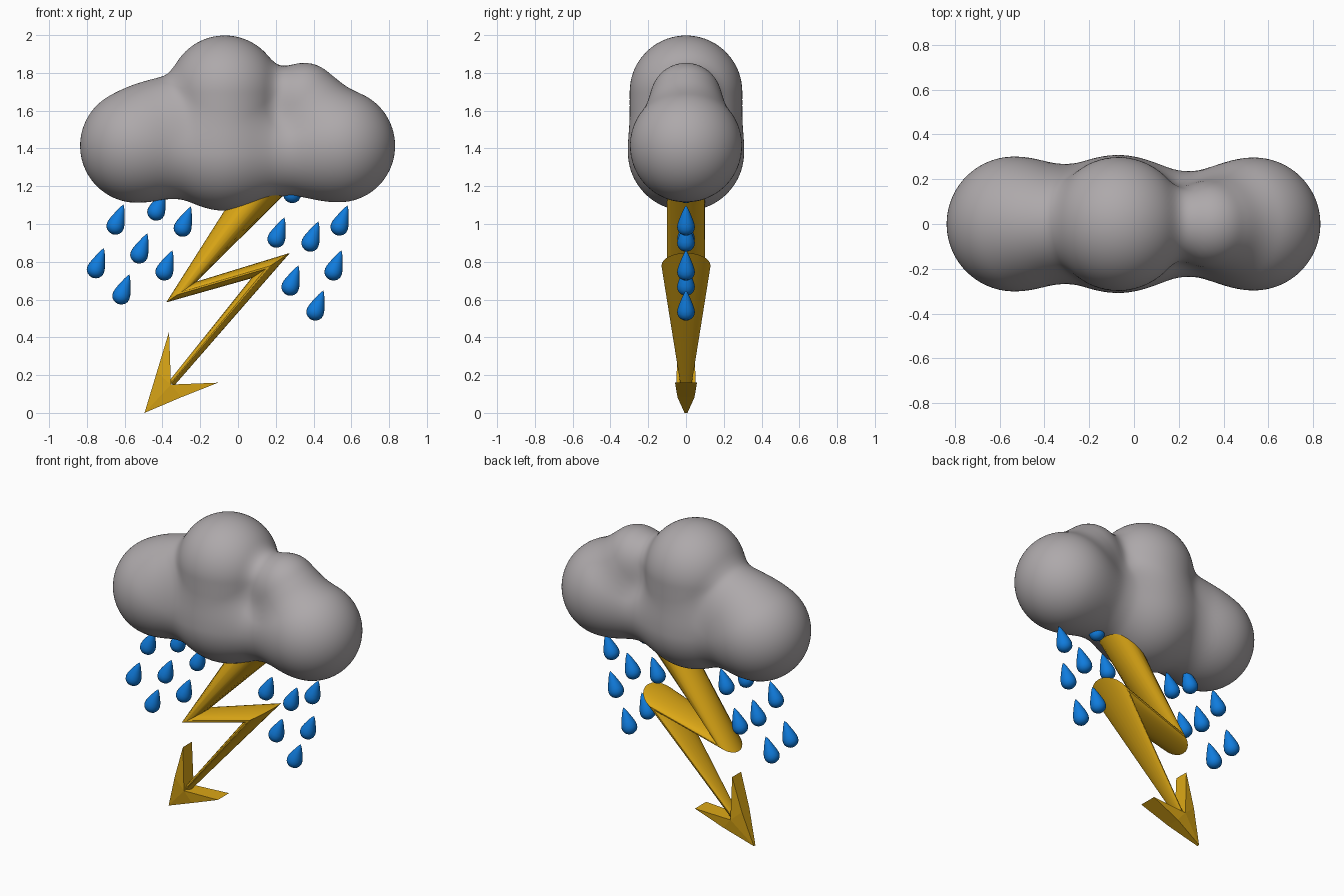
import bpy, bmesh, math
from mathutils import Vector, Matrix

if "Cube" in bpy.data.objects:
    bpy.data.objects.remove(bpy.data.objects["Cube"])


def material(name, rgb):
    m = bpy.data.materials.new(name)
    m.diffuse_color = (*rgb, 1)
    m.use_nodes = True
    m.node_tree.nodes["Principled BSDF"].inputs["Base Color"].default_value = m.diffuse_color
    return m


GREY = material("cloud grey", (0.42, 0.395, 0.405))
GOLD = material("bolt gold", (0.72, 0.39, 0.008))
BLUE = material("rain blue", (0.005, 0.20, 0.72))


def finish(bm, name, mat, smooth_angle=None):
    bmesh.ops.recalc_face_normals(bm, faces=bm.faces)
    me = bpy.data.meshes.new(name)
    bm.to_mesh(me)
    bm.free()
    me.materials.append(mat)
    ob = bpy.data.objects.new(name, me)
    bpy.context.collection.objects.link(ob)
    if smooth_angle:
        bpy.ops.object.select_all(action='DESELECT')
        ob.select_set(True)
        bpy.context.view_layer.objects.active = ob
        bpy.ops.object.shade_smooth_by_angle(angle=math.radians(smooth_angle))
    return ob


# Cloud: an icosphere pushed out onto a soft blend of capsules (x1, z1, x2, z2, radius)
PUFFS = [
    (-0.535, 1.42, -0.535, 1.42, 0.292),   # left lobe
    (0.535, 1.42, 0.535, 1.42, 0.292),     # right lobe
    (-0.07, 1.375, -0.07, 1.70, 0.298),    # tall middle
    (-0.535, 1.40, -0.07, 1.40, 0.245),    # left link
    (-0.07, 1.37, 0.535, 1.39, 0.228),     # right link
    (-0.40, 1.56, -0.38, 1.56, 0.20),      # left shoulder
    (0.35, 1.665, 0.36, 1.655, 0.188),     # right shoulder
]
BLEND = 0.11


def cloud_distance(x, y, z):
    d = 9.0
    for x1, z1, x2, z2, r in PUFFS:
        dx, dz = x2 - x1, z2 - z1
        l2 = dx * dx + dz * dz
        t = min(1, max(0, ((x - x1) * dx + (z - z1) * dz) / l2)) if l2 else 0
        e = math.sqrt((x - x1 - t * dx) ** 2 + y * y + (z - z1 - t * dz) ** 2) - r
        h = max(BLEND - abs(d - e), 0)
        d = min(d, e) - h * h / (4 * BLEND)
    return d


bm = bmesh.new()
bmesh.ops.create_icosphere(bm, subdivisions=6, radius=1)
heart = Vector((0, 0, 1.47))
for v in bm.verts:
    ray = Vector((v.co.x * 2.0, v.co.y, v.co.z * 1.2)).normalized()
    lo, hi = 0.1, 1.1
    for _ in range(14):
        mid = (lo + hi) / 2
        if cloud_distance(*(heart + ray * mid)) < 0:
            lo = mid
        else:
            hi = mid
    v.co = heart + ray * lo
finish(bm, "cloud", GREY, 60)

# Lightning bolt: tapering round tube; each ring spans two front-view points
RINGS = [  # left x, z, right x, z, depth radius
    (0.01, 1.20, 0.27, 1.18, 0.10),
    (-0.38, 0.585, -0.22, 0.695, 0.10),
    (0.07, 0.712, 0.275, 0.847, 0.13),
    (-0.368, 0.165, -0.337, 0.145, 0.03),
]
SIDES = 24
bm = bmesh.new()
loops = []
for i, (x1, z1, x2, z2, r) in enumerate(RINGS):
    loop = []
    for k in range(SIDES):
        a = 2 * math.pi * k / SIDES
        s = 0.5 + 0.5 * math.cos(a)
        loop.append(bm.verts.new((x1 + (x2 - x1) * s, r * math.sin(a), z1 + (z2 - z1) * s)))
    loops.append(loop)
# the left/right order of the rings keeps each segment untwisted
for a, b in zip(loops, loops[1:]):
    for k in range(SIDES):
        n = (k + 1) % SIDES
        bm.faces.new((a[k], a[n], b[n], b[k]))
bm.faces.new(loops[0])
bm.faces.new(loops[-1])
finish(bm, "lightning_bolt", GOLD, 30)

# Arrowhead: V-shaped plate, thin at the tip (x, z, half thickness)
HEAD = [(-0.495, 0.0, 0.008), (-0.30, 0.083, 0.045), (-0.105, 0.16, 0.058),
        (-0.355, 0.15, 0.05), (-0.365, 0.43, 0.046), (-0.43, 0.215, 0.038)]
bm = bmesh.new()
front = [bm.verts.new((x, -t, z)) for x, z, t in HEAD]
back = [bm.verts.new((x, t, z)) for x, z, t in HEAD]
for side in (front, back):
    for tri in ((0, 1, 3), (1, 2, 3), (0, 3, 5), (3, 4, 5)):
        bm.faces.new([side[i] for i in tri])
for i in range(6):
    j = (i + 1) % 6
    bm.faces.new((front[i], front[j], back[j], back[i]))
finish(bm, "bolt_arrowhead", GOLD)

# Raindrops: one spun teardrop (radius, distance below the tip) at each tip position
TEAR = [(0, 0), (0.008, 0.012), (0.017, 0.03), (0.027, 0.055), (0.037, 0.08),
        (0.044, 0.102), (0.047, 0.121), (0.044, 0.139), (0.034, 0.154),
        (0.018, 0.164), (0, 0.168)]
TIPS = [(-0.606, 1.103), (-0.39, 1.177), (-0.25, 1.092), (-0.71, 0.872),
        (-0.48, 0.95), (-0.347, 0.86), (-0.575, 0.733), (0.246, 1.034),
        (0.33, 1.27), (0.426, 1.013), (0.58, 1.098), (0.32, 0.78),
        (0.548, 0.86), (0.452, 0.648)]
bm = bmesh.new()
pts = [bm.verts.new((r, 0, -d)) for r, d in TEAR]
edges = [bm.edges.new(p) for p in zip(pts, pts[1:])]
bmesh.ops.spin(bm, geom=pts + edges, cent=(0, 0, 0), axis=(0, 0, 1),
               angle=2 * math.pi, steps=20)
bmesh.ops.remove_doubles(bm, verts=bm.verts, dist=0.0005)
bmesh.ops.transform(bm, matrix=Matrix.Rotation(math.radians(21), 4, 'Y'), verts=bm.verts)
drop = finish(bm, "raindrop_1", BLUE, 60)
for n, (x, z) in enumerate(TIPS):
    ob = drop
    if n:
        ob = bpy.data.objects.new(f"raindrop_{n + 1}", drop.data)
        bpy.context.collection.objects.link(ob)
    ob.location = (x, 0, z)
